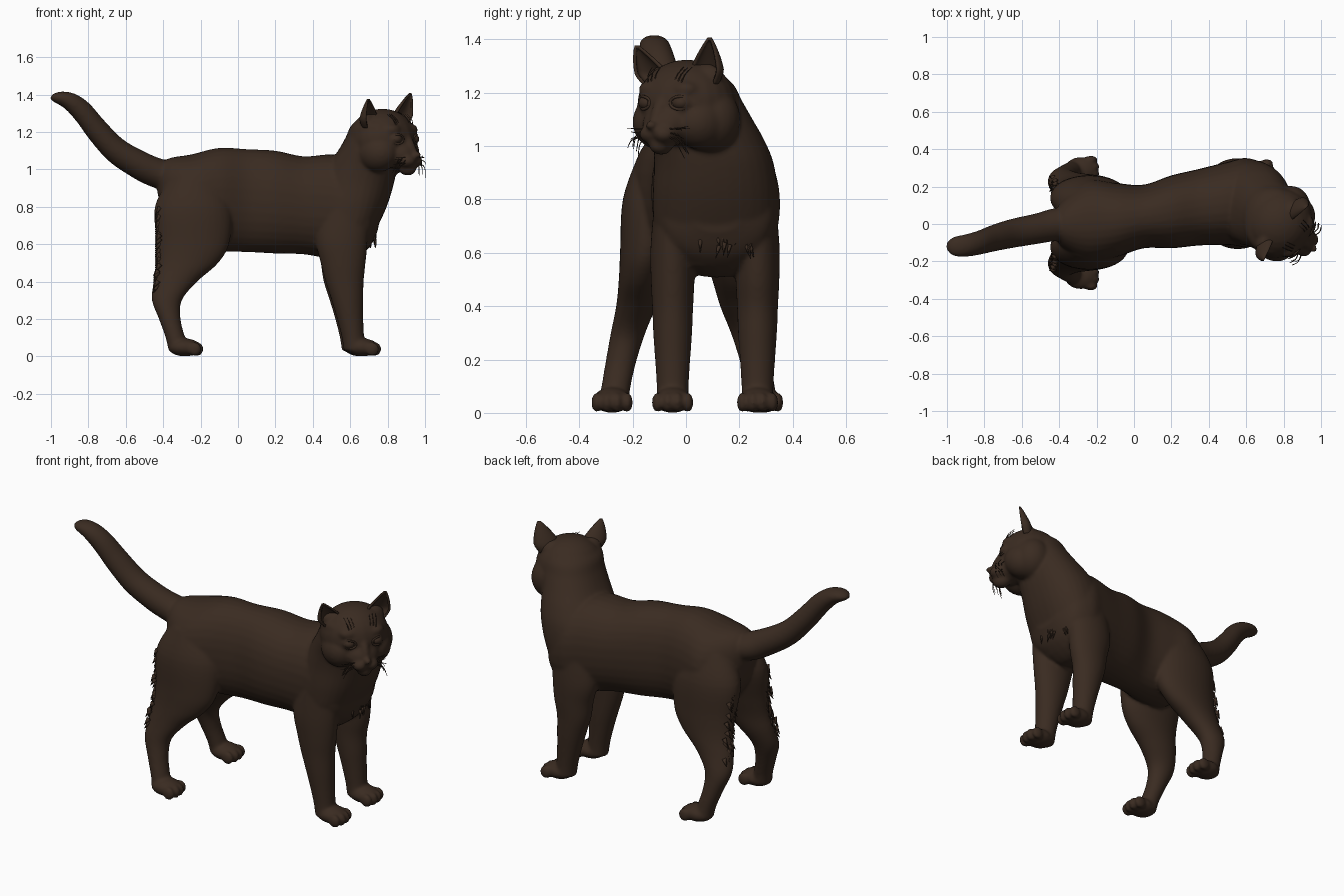
import bpy, bmesh, math, random
from mathutils import Vector, Matrix

if "Cube" in bpy.data.objects:
    bpy.data.objects.remove(bpy.data.objects["Cube"])

random.seed(4)
fur = bpy.data.materials.new("dark_brown_fur")
fur.diffuse_color = (0.042, 0.024, 0.015, 1)
fur.use_nodes = True
fur.node_tree.nodes["Principled BSDF"].inputs["Base Color"].default_value = fur.diffuse_color
X, Y, Z = Vector((1, 0, 0)), Vector((0, 1, 0)), Vector((0, 0, 1))


def spline(rows, steps=5):
    """Catmull-Rom through rows of equal length."""
    out = []
    for i in range(len(rows) - 1):
        p = [rows[max(i - 1, 0)], rows[i], rows[i + 1], rows[min(i + 2, len(rows) - 1)]]
        for k in range(steps):
            t = k / steps
            out.append([0.5 * (2 * b + (c - a) * t + (2 * a - 5 * b + 4 * c - d) * t * t
                        + (3 * b - a - 3 * c + d) * t ** 3) for a, b, c, d in zip(*p)])
    return out + [list(rows[-1])]


def loft(bm, rows, u, v, n=32, power=2.0):
    """Closed tube of oval rings: rows are x, y, z, radius along u, radius along v."""
    rings = []
    for x, y, z, a, b in spline(rows):
        ring = []
        for i in range(n):
            t = 2 * math.pi * i / n
            c, s = math.cos(t), math.sin(t)
            c = math.copysign(abs(c) ** (2 / power), c)
            s = math.copysign(abs(s) ** (2 / power), s)
            ring.append(bm.verts.new(Vector((x, y, z)) + u * a * c + v * b * s))
        rings.append(ring)
    for r, q in zip(rings, rings[1:]):
        for i in range(n):
            bm.faces.new((r[i], r[(i + 1) % n], q[(i + 1) % n], q[i]))
    bm.faces.new(rings[0])
    bm.faces.new(rings[-1])


def ball(bm, pos, radii, frame=Matrix(), tilt=0):
    m = frame @ Matrix.Translation(pos) @ Matrix.Rotation(tilt, 4, 'Y') @ Matrix.Diagonal((*radii, 1))
    bmesh.ops.create_uvsphere(bm, u_segments=24, v_segments=16, radius=1, matrix=m)


def finish(bm, name):
    bmesh.ops.recalc_face_normals(bm, faces=bm.faces)
    me = bpy.data.meshes.new(name)
    bm.to_mesh(me)
    bm.free()
    me.materials.append(fur)
    me.polygons.foreach_set("use_smooth", [True] * len(me.polygons))
    ob = bpy.data.objects.new(name, me)
    bpy.context.collection.objects.link(ob)
    return ob


bm = bmesh.new()
# torso
loft(bm, [(-.43, 0, .93, .05, .06), (-.38, 0, .89, .13, .165), (-.25, .015, .83, .22, .25),
          (-.1, .02, .838, .2, .277), (.05, .04, .833, .17, .275), (.2, .065, .825, .195, .275),
          (.35, .09, .808, .205, .262), (.5, .11, .8, .222, .28), (.6, .115, .78, .238, .27),
          (.7, .115, .76, .2, .18), (.75, .115, .76, .1, .08)], Y, Z, power=2.2)
# chest and neck
loft(bm, [(.58, .11, .55, .09, .15), (.59, .11, .66, .14, .22), (.61, .11, .8, .185, .235),
          (.635, .105, .93, .2, .225), (.665, .085, 1.02, .185, .21), (.7, .055, 1.1, .165, .195),
          (.73, .03, 1.17, .155, .18), (.75, .005, 1.24, .14, .165), (.77, 0, 1.3, .07, .07)], X, Y, power=2.2)
# tail
loft(bm, [(-.34, 0, .95, .09, .08), (-.43, -.005, .98, .088, .082), (-.52, -.025, 1.02, .082, .077),
          (-.65, -.05, 1.1, .078, .07), (-.75, -.075, 1.205, .072, .066), (-.83, -.1, 1.305, .065, .06),
          (-.9, -.115, 1.365, .06, .048), (-.965, -.12, 1.388, .05, .034), (-1, -.12, 1.39, .02, .014)],
     Y, Vector((.55, 0, .83)))


def paw(x, y):
    ball(bm, (x, y, .048), (.088, .072, .048))
    for i in range(4):
        d = i - 1.5
        ball(bm, (x + .072 - .012 * abs(d), y + d * .038, .039), (.036, .021, .038))


# front legs
for y, dx in ((-.05, 0), (.268, -.01)):
    loft(bm, [(x + dx * (z < .45), y, z, a, b)
              for x, z, a, b in ((.57, .78, .13, .07), (.555, .62, .138, .083), (.562, .5, .12, .082),
                                 (.57, .4, .102, .077), (.585, .3, .085, .073), (.6, .2, .07, .066),
                                 (.615, .1, .06, .06), (.625, .03, .06, .06))], X, Y)
    paw(.665 + dx, y)
# hind legs
for s in (-1, 1):
    loft(bm, [(x, s * y + .008, z, a, b) for x, y, z, a, b in (
        (-.24, .1, .96, .12, .09), (-.24, .125, .8, .205, .12), (-.24, .155, .61, .195, .1),
        (-.27, .175, .5, .165, .085), (-.335, .195, .4, .117, .075), (-.38, .225, .3, .08, .065),
        (-.365, .25, .2, .058, .058), (-.335, .27, .1, .052, .055), (-.32, .278, .03, .052, .055))], X, Y)
    paw(-.285, s * .282 + .005)

# head, turned to one side: local x is forward, local y sideways
H = Matrix.Translation((.785, -.005, 1.15)) @ Matrix.Rotation(math.radians(-36), 4, 'Z')
ball(bm, (-.015, 0, .008), (.18, .19, .166), H)
ball(bm, (-.02, .1, -.05), (.11, .12, .125), H)             # nape on the outer side of the turn
ball(bm, (.1, 0, -.07), (.1, .1, .08), H)                   # muzzle base
ball(bm, (.15, 0, -.01), (.035, .03, .095), H, -.55)        # nose bridge
ball(bm, (.215, 0, -.072), (.022, .022, .017), H)           # nose
ball(bm, (.15, 0, -.147), (.05, .042, .036), H)             # chin
# ears: base and tip on each side, in head space
EARS = ((-1, (-.005, -.12, .07), (.035, -.195, .222)), (1, (.015, .105, .08), (.055, .155, .252)))
for s, base, tip in EARS:
    ball(bm, (.02, s * .095, -.06), (.12, .1, .105), H)     # cheek
    ball(bm, (.168, s * .032, -.105), (.05, .042, .036), H) # whisker pad
    ball(bm, (.1, s * .075, .062), (.05, .056, .035), H)    # brow
    ball(bm, (.132, s * .077, .012), (.026, .04, .033), H)  # eyeball
    ball(bm, Vector(base) + Vector((-.015, -s * .005, .03)), (.038, .066, .05), H)  # ear root
body = finish(bm, "cat_body")
rm = body.modifiers.new("blend", 'REMESH')
rm.mode = 'VOXEL'
rm.voxel_size = .009
rm.use_smooth_shade = True
sm = body.modifiers.new("soften", 'SMOOTH')
sm.factor = .5
sm.iterations = 8

# eyes with shallow almond lids
bm = bmesh.new()
for s in (-1, 1):
    ball(bm, (.13, s * .078, .012), (.033, .034, .027), H)
    E = H @ Matrix.Translation((.149, s * .084, .012)) @ Matrix.Rotation(s * .5, 4, 'Z')
    loop = []
    for i in range(24):
        t = 2 * math.pi * i / 24
        c, w = math.cos(t), math.sin(t)
        loop.append([bm.verts.new(E @ Vector((.006 * math.cos(k * math.pi / 3) - .012 * c * c,
                     c * (.036 + .006 * math.sin(k * math.pi / 3)),
                     w * (.024 + .006 * math.sin(k * math.pi / 3))))) for k in range(6)])
    for i in range(24):
        for k in range(6):
            a, b = loop[i], loop[(i + 1) % 24]
            bm.faces.new((a[k], b[k], b[(k + 1) % 6], a[(k + 1) % 6]))
finish(bm, "eyes")

# ears: half-cone shells, open toward the front
bm = bmesh.new()
for s, base, tip in EARS:
    rows = []
    for j in range(13):
        t = j / 12
        r = .072 * (1 - t ** 1.7) * min(1, .6 + 1.3 * t) + .006
        c = Vector(base).lerp(Vector(tip), t)
        rows.append([bm.verts.new(H @ (c + Vector((-.6 * r * math.cos(a), r * math.sin(a), 0))))
                     for a in [math.radians(-105 + 210 * i / 16) + s * .2 for i in range(17)]])
    for p, q in zip(rows, rows[1:]):
        for i in range(16):
            bm.faces.new((p[i], p[i + 1], q[i + 1], q[i]))
    bm.faces.new(rows[-1])
ears = finish(bm, "ears")
so = ears.modifiers.new("thickness", 'SOLIDIFY')
so.thickness = .012
so.offset = 0

# fur tufts behind the thighs and on the chest
bm = bmesh.new()


def tuft(pos, way, length, r=.014):
    q = Vector(way).to_track_quat('Z', 'Y').to_matrix().to_4x4()
    bmesh.ops.create_cone(bm, segments=6, radius1=r, radius2=.001, depth=length, cap_ends=True,
                          matrix=Matrix.Translation(pos) @ q)


for s in (-1, 1):
    for i in range(40):
        z = .36 + .45 * i / 40
        y = s * (.225 - .19 * (z - .36)) + random.uniform(-.03, .03)
        tuft((-.43 - .01 * (z < .45), y, z), (-.5, random.uniform(-.3, .3), -.8), .05)
for i in range(18):
    y = random.uniform(-.04, .26)
    tuft((.735 - 1.8 * (y - .11) ** 2, y, random.uniform(.6, .7)), (.1, random.uniform(-.3, .3), -1), .05, .009)
finish(bm, "fur_tufts")


# whiskers and brow hairs
def hairs(name, strands, width):
    cu = bpy.data.curves.new(name, 'CURVE')
    cu.dimensions = '3D'
    cu.bevel_depth = width
    cu.bevel_resolution = 1
    for pts in strands:
        path = spline([tuple(p) for p in pts], 4)
        sp = cu.splines.new('POLY')
        sp.points.add(len(path) - 1)
        for i, (p, c) in enumerate(zip(sp.points, path)):
            p.co = (*(H @ Vector(c)), 1)
            p.radius = 1 - .7 * i / len(path)
    cu.materials.append(fur)
    bpy.context.collection.objects.link(bpy.data.objects.new(name, cu))


whiskers, brows = [], []
for s in (-1, 1):
    for i in range(9):
        z = -.085 - .015 * (i % 3)
        fx = .18 - .018 * (i // 3)
        out, drop = random.uniform(.05, .08), random.uniform(-.01, .09)
        whiskers.append([(fx, s * .06, z), (fx + .01, s * (.06 + out * .6), z - drop * .3),
                         (fx - .005, s * (.06 + out), z - drop)])
    for i in range(3):
        y = s * (.045 + .016 * i)
        brows.append([(.13, y, .085), (.115, y * 1.1, .118), (.08, y * 1.2, .146)])
hairs("whiskers", whiskers, .003)
hairs("brow_hairs", brows, .003)
